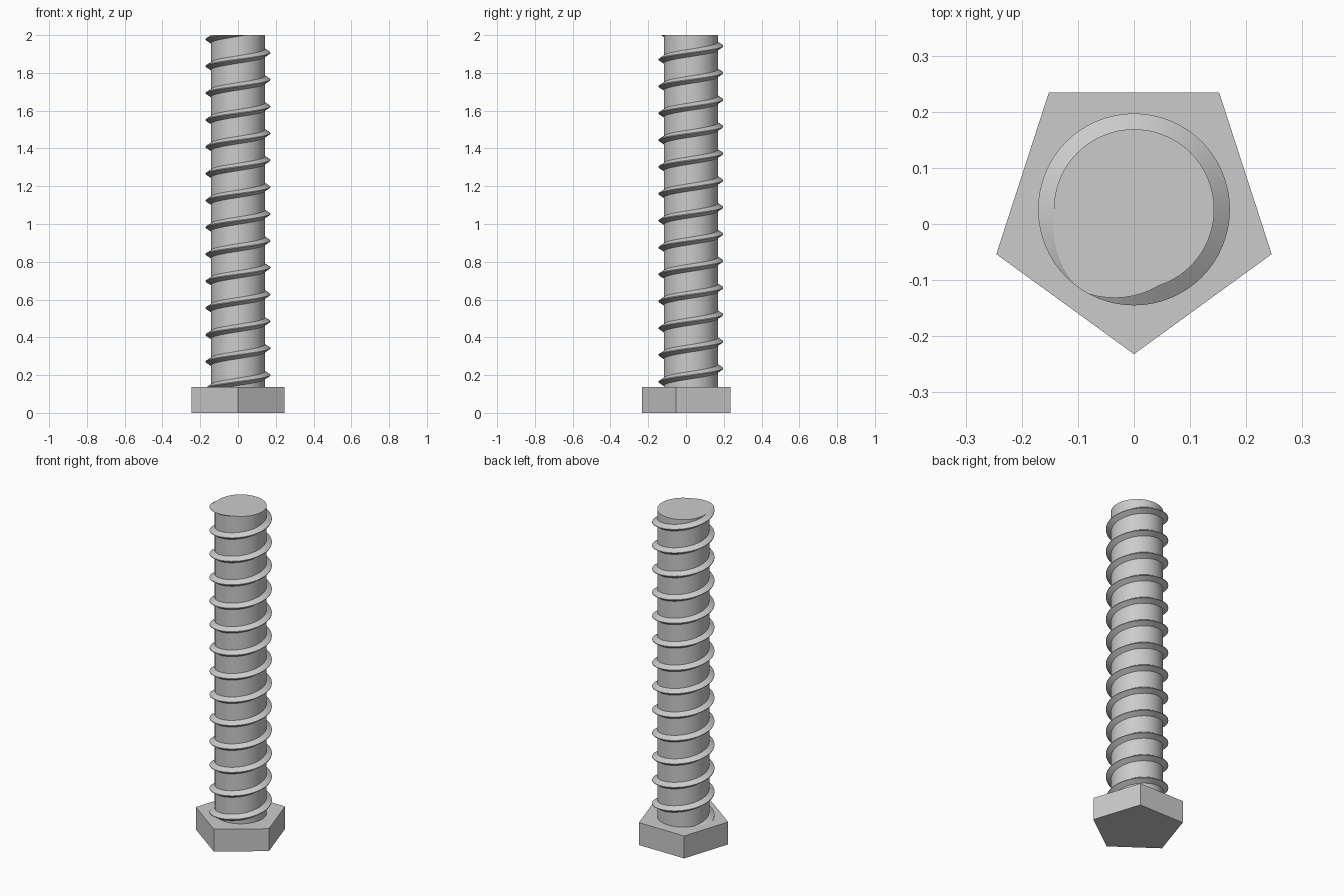
import bpy
import bmesh
import math
from mathutils import Matrix, Vector

cube = bpy.data.objects.get("Cube")
if cube:
    bpy.data.objects.remove(cube, do_unlink=True)

AXIS_Y = 0.026
HEAD_R, HEAD_H = 0.258, 0.136
ROOT_R, TIP_R = 0.143, 0.171
PITCH, CREST_Z = 0.1422, 0.20      # crest height on the +x side
ROOT_HALF, TIP_HALF = 0.020, 0.002
TOP_Z, SEGMENTS = 2.0, 64

steel = bpy.data.materials.new("grey_steel")
steel.use_nodes = True
colour = (0.6, 0.6, 0.6, 1.0)
steel.diffuse_color = colour
steel.node_tree.nodes["Principled BSDF"].inputs["Base Color"].default_value = colour


def add_object(name, bm):
    bmesh.ops.recalc_face_normals(bm, faces=bm.faces)
    mesh = bpy.data.meshes.new(name)
    bm.to_mesh(mesh)
    bm.free()
    mesh.materials.append(steel)
    obj = bpy.data.objects.new(name, mesh)
    obj.location.y = AXIS_Y
    bpy.context.collection.objects.link(obj)
    return obj


def trim(bm, z, direction):
    """Cut the shaft flat at a height and cap the open end."""
    geom = bm.verts[:] + bm.edges[:] + bm.faces[:]
    cut = bmesh.ops.bisect_plane(bm, geom=geom, dist=1e-6, plane_co=(0, 0, z),
                                 plane_no=(0, 0, direction), clear_outer=True)
    rim = [e for e in cut["geom_cut"] if isinstance(e, bmesh.types.BMEdge) and e.is_boundary]
    bmesh.ops.edgeloop_fill(bm, edges=rim)


# Five-sided head with one corner to the front
bm = bmesh.new()
bmesh.ops.create_cone(bm, cap_ends=True, segments=5, radius1=HEAD_R, radius2=HEAD_R,
                      depth=HEAD_H, matrix=Matrix.Translation((0, 0, HEAD_H / 2)))
corner = max(bm.verts, key=lambda v: v.co.z)
turn = -math.pi / 2 - math.atan2(corner.co.y, corner.co.x)
bmesh.ops.rotate(bm, verts=bm.verts, cent=(0, 0, 0), matrix=Matrix.Rotation(turn, 3, "Z"))
add_object("bolt_head", bm)

# Threaded shaft: a tooth profile swept one helical turn, each turn meeting the next
bm = bmesh.new()
tooth = ((ROOT_R, -ROOT_HALF), (TIP_R, -TIP_HALF), (TIP_R, TIP_HALF), (ROOT_R, ROOT_HALF))
profile = []
for k in range(-2, 15):
    z = CREST_Z + k * PITCH
    profile += [bm.verts.new((r, 0, z + dz)) for r, dz in tooth]
edges = [bm.edges.new(pair) for pair in zip(profile, profile[1:])]
bmesh.ops.spin(bm, geom=profile + edges, cent=(0, 0, 0), axis=(0, 0, 1),
               dvec=Vector((0, 0, PITCH / SEGMENTS)), angle=2 * math.pi, steps=SEGMENTS)
bmesh.ops.remove_doubles(bm, verts=bm.verts, dist=0.0005)
trim(bm, TOP_Z, 1)
trim(bm, HEAD_H / 2, -1)
shaft = add_object("threaded_shaft", bm)

bpy.ops.object.select_all(action="DESELECT")
shaft.select_set(True)
bpy.context.view_layer.objects.active = shaft
bpy.ops.object.shade_smooth_by_angle(angle=math.radians(30))
